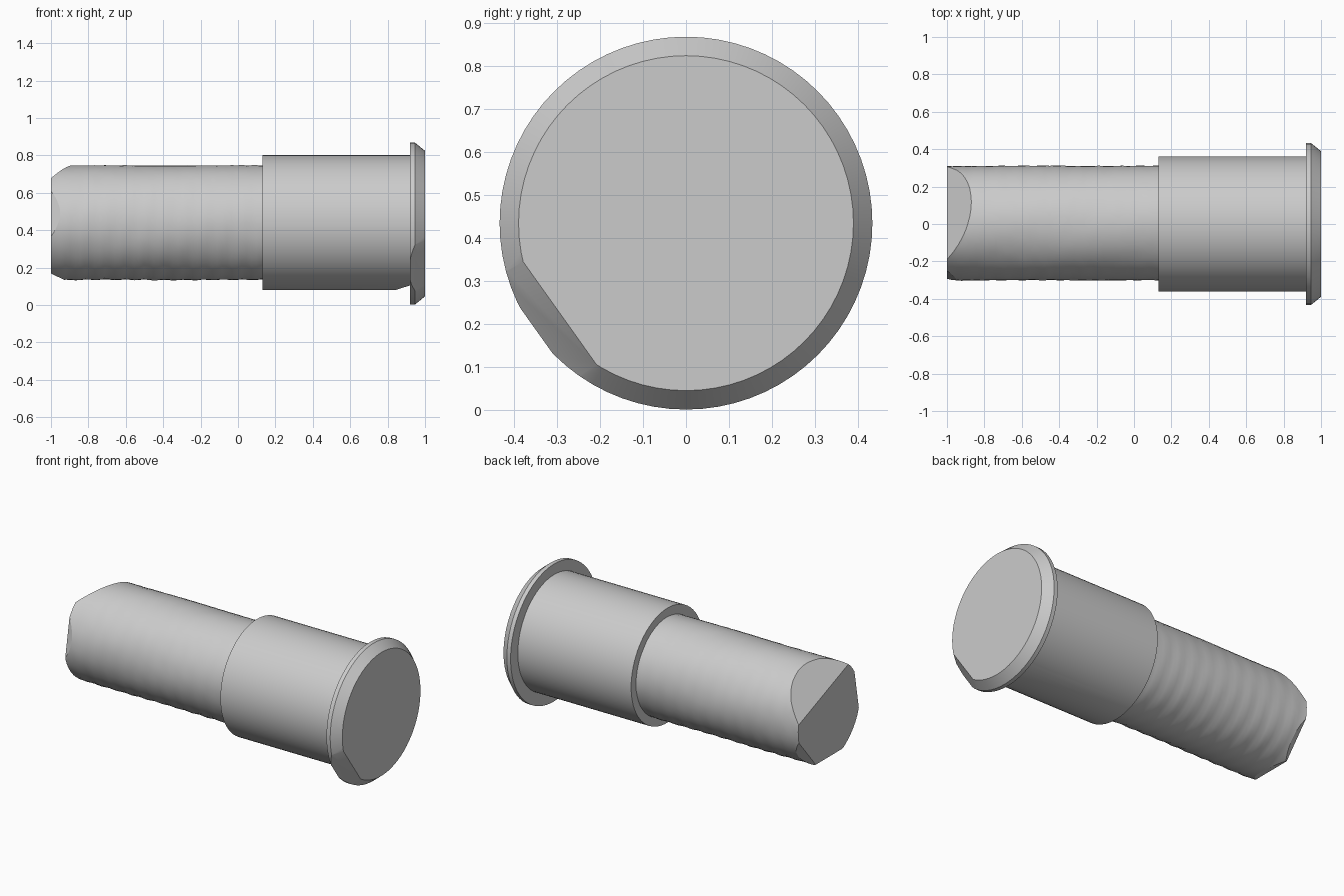
import bpy, bmesh, math, random
from mathutils import Vector

random.seed(4)
if "Cube" in bpy.data.objects:
    bpy.data.objects.remove(bpy.data.objects["Cube"])

grey = bpy.data.materials.new("plain grey")
grey.use_nodes = True
GREY = (0.6, 0.6, 0.6, 1)
grey.diffuse_color = GREY
grey.node_tree.nodes["Principled BSDF"].inputs["Base Color"].default_value = GREY


def lathe(profile, segments, wobble=None):
    """Closed solid turned about the x axis from (x, radius) points."""
    bm = bmesh.new()
    rings = []
    for x, r in profile:
        ring = []
        for i in range(segments):
            a = 2 * math.pi * i / segments
            rr = r + (wobble(x, a) if wobble else 0)
            ring.append(bm.verts.new((x, rr * math.cos(a), rr * math.sin(a))))
        rings.append(ring)
    for lo, hi in zip(rings, rings[1:]):
        for i in range(segments):
            j = (i + 1) % segments
            bm.faces.new((lo[i], lo[j], hi[j], hi[i]))
    bm.faces.new(rings[0])
    bm.faces.new(rings[-1])
    bmesh.ops.recalc_face_normals(bm, faces=bm.faces[:])
    return bm


def chamfer(bm, degrees, x1, d1, x2, d2):
    """Slice off a sloping flat, d1 from the axis at x1 and d2 at x2."""
    a = math.radians(degrees)
    u = Vector((0, math.cos(a), math.sin(a)))
    normal = u * (x2 - x1) - Vector((d2 - d1, 0, 0))
    if normal.dot(u) < 0:
        normal.negate()
    bmesh.ops.bisect_plane(bm, geom=bm.verts[:] + bm.edges[:] + bm.faces[:],
                           plane_co=u * d1 + Vector((x1, 0, 0)),
                           plane_no=normal, clear_outer=True)
    open_edges = [e for e in bm.edges if e.is_boundary]
    if open_edges:
        bmesh.ops.holes_fill(bm, edges=open_edges, sides=0)
    bmesh.ops.recalc_face_normals(bm, faces=bm.faces[:])


def finish(bm, name, y, z):
    mesh = bpy.data.meshes.new(name)
    bm.to_mesh(mesh)
    bm.free()
    mesh.materials.append(grey)
    obj = bpy.data.objects.new(name, mesh)
    obj.location = (0, y, z)
    bpy.context.collection.objects.link(obj)
    bpy.ops.object.select_all(action='DESELECT')
    obj.select_set(True)
    bpy.context.view_layer.objects.active = obj
    bpy.ops.object.shade_smooth_by_angle(angle=math.radians(25))


# Shaft: slightly uneven rod with a rough, faceted end
def ripple(x, a):
    low = 0.5 - 0.5 * math.sin(a)
    return (0.0022 * low * math.sin(x * 60 + 2 * a)
            + 0.001 * math.sin(5 * a + 9 * x) + random.uniform(-0.0008, 0.0008))


steps = 44
shaft = lathe([(-1 + 1.15 * i / steps, 0.306) for i in range(steps + 1)], 48, ripple)
for cut in ((68.5, -1, 0.15, -0.87, 0.305),     # broad sloping top facet
            (170, -1, 0.28, -0.95, 0.306),      # front side facet
            (-90, -1, 0.272, -0.93, 0.305),     # underside facet
            (-40, -1, 0.275, -0.95, 0.306)):    # lower back facet
    chamfer(shaft, *cut)
finish(shaft, "shaft", 0.005, 0.44)

# Sleeve: wider smooth barrel, shaved under the flange
sleeve = lathe([(0.13, 0.361), (0.93, 0.361)], 72)
chamfer(sleeve, -90, 0.84, 0.361, 0.92, 0.335)
finish(sleeve, "sleeve", 0, 0.44)

# Flange: end disc with a bevelled rim and one flat at the lower front
flange = lathe([(0.92, 0.433), (0.946, 0.433), (1.0, 0.389)], 72)
chamfer(flange, 215.5, 0.92, 0.428, 1.0, 0.36)
finish(flange, "flange", 0, 0.435)
